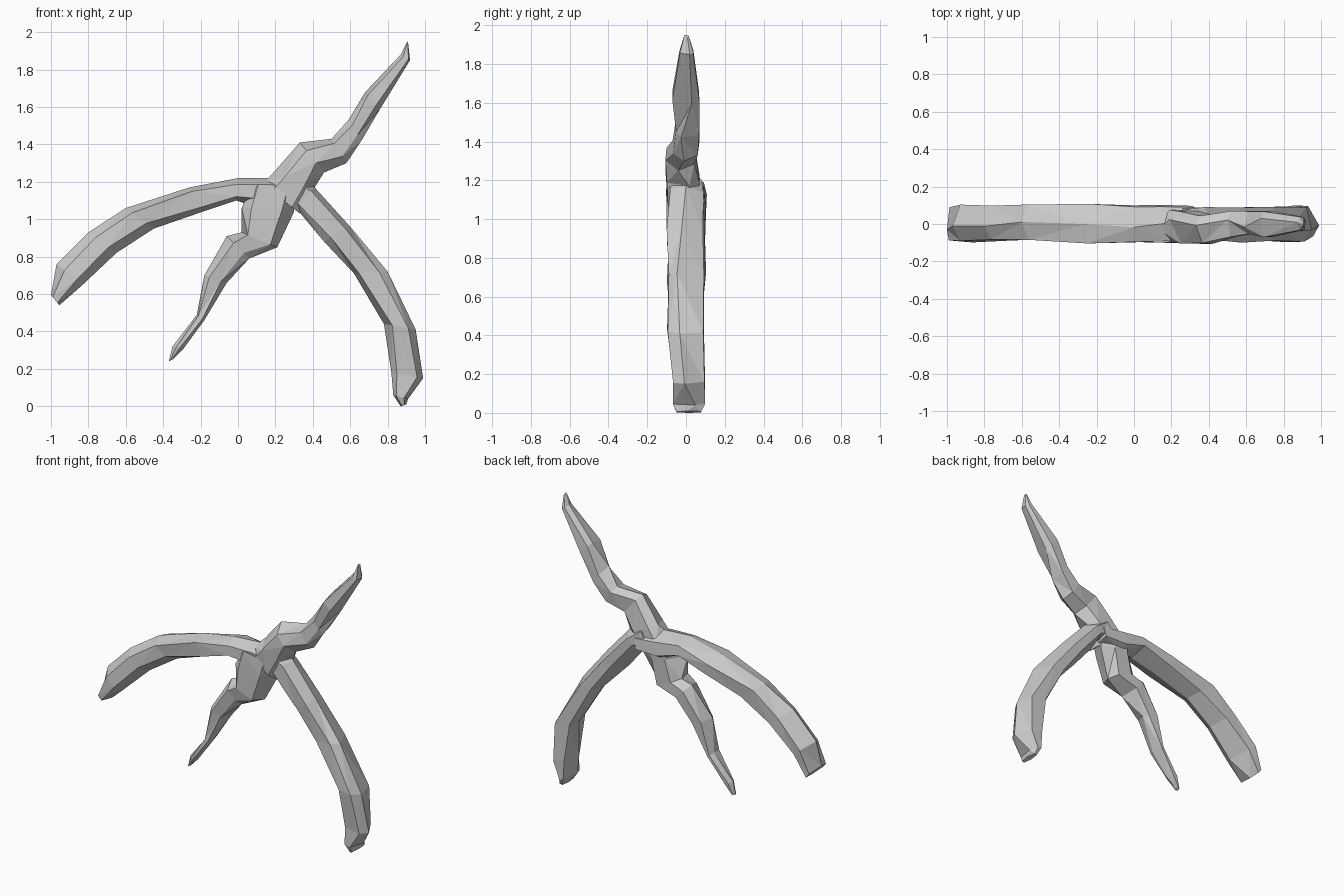
import bpy, bmesh, random
from mathutils import Vector

if "Cube" in bpy.data.objects:
    bpy.data.objects.remove(bpy.data.objects["Cube"])

random.seed(4)


def limb(name, stations):
    """Loft a six-sided faceted tube. Station: upper x,z, lower x,z, front y, back y."""
    bm = bmesh.new()
    rings = []
    for i, (ux, uz, lx, lz, yf, yb) in enumerate(stations):
        a, b = Vector((ux, 0, uz)), Vector((lx, 0, lz))
        mid = (yf + yb) / 2
        ring = []
        # pairs of (position across the limb, position front to back)
        for t, y in ((0, mid), (.25, yf), (.75, yf), (1, mid), (.75, yb), (.25, yb)):
            p = a.lerp(b, t)
            if t in (.25, .75):
                p = a.lerp(b, t + random.uniform(-.1, .1))
                p.y = y * random.uniform(.85, 1)
            else:
                p.y = y + random.uniform(-.25, .25) * (yb - yf)
            ring.append(bm.verts.new(p))
        rings.append(ring)
    for r, s in zip(rings, rings[1:]):
        for j in range(6):
            k = (j + 1) % 6
            bm.faces.new((r[j], r[k], s[k], s[j]))
    bm.faces.new(rings[0][::-1])
    bm.faces.new(rings[-1])
    bmesh.ops.triangulate(bm, faces=bm.faces[:])
    bmesh.ops.recalc_face_normals(bm, faces=bm.faces[:])
    me = bpy.data.meshes.new(name)
    bm.to_mesh(me)
    bm.free()
    ob = bpy.data.objects.new(name, me)
    bpy.context.collection.objects.link(ob)
    return ob


# long arched arm to the left
arm = limb("branched_figure", [
    (.33, 1.19, .31, 1.06, -.1, .1),
    (.17, 1.22, .15, 1.05, -.105, .105),
    (0, 1.22, -.01, 1.10, -.1, .105),
    (-.26, 1.17, -.19, 1.04, -.105, .11),
    (-.60, 1.06, -.45, .95, -.09, .11),
    (-.80, .93, -.65, .82, -.09, .11),
    (-.97, .76, -.83, .65, -.1, .11),
    (-1.0, .595, -.955, .54, -.1, .09)])

# curved leg to the right
leg = limb("right_leg", [
    (.30, 1.23, .22, 1.10, -.09, .09),
    (.41, 1.17, .31, 1.06, -.09, .1),
    (.60, .96, .46, .88, -.1, .1),
    (.80, .72, .62, .71, -.1, .1),
    (.95, .41, .78, .44, -.11, .1),
    (.99, .15, .82, .18, -.075, .105),
    (.91, .04, .83, .06, -.07, .1),
    (.90, .01, .87, .0, -.05, .08)])

# tapering tail hanging from the body
tail = limb("tail", [
    (.07, 1.19, .30, 1.15, -.1, .08),
    (.02, 1.06, .30, 1.04, -.105, .08),
    (.02, .93, .21, .85, -.1, .07),
    (-.06, .91, .06, .79, -.09, .07),
    (-.18, .70, -.06, .66, -.07, .06),
    (-.22, .49, -.18, .46, -.06, .05),
    (-.35, .32, -.29, .31, -.04, .03),
    (-.37, .24, -.35, .25, -.02, .02)])

# raised neck with a bulged shoulder
neck = limb("neck", [
    (.13, 1.19, .33, 1.03, -.1, .08),
    (.19, 1.25, .41, 1.17, -.11, .07),
    (.33, 1.41, .46, 1.25, -.11, .05),
    (.50, 1.43, .58, 1.30, -.07, .07),
    (.59, 1.53, .66, 1.42, -.06, .07),
    (.68, 1.68, .76, 1.59, -.075, .07),
    (.87, 1.88, .92, 1.85, -.035, .04),
    (.905, 1.95, .91, 1.94, -.01, .015)])

# merge all limbs into one continuous surface
for part in (leg, tail, neck):
    mod = arm.modifiers.new("union_" + part.name, 'BOOLEAN')
    mod.operation = 'UNION'
    mod.solver = 'EXACT'
    mod.object = part
bpy.context.view_layer.update()
merged = bpy.data.meshes.new_from_object(
    arm.evaluated_get(bpy.context.evaluated_depsgraph_get()))
arm.modifiers.clear()
arm.data = merged
for part in (leg, tail, neck):
    bpy.data.objects.remove(part)
